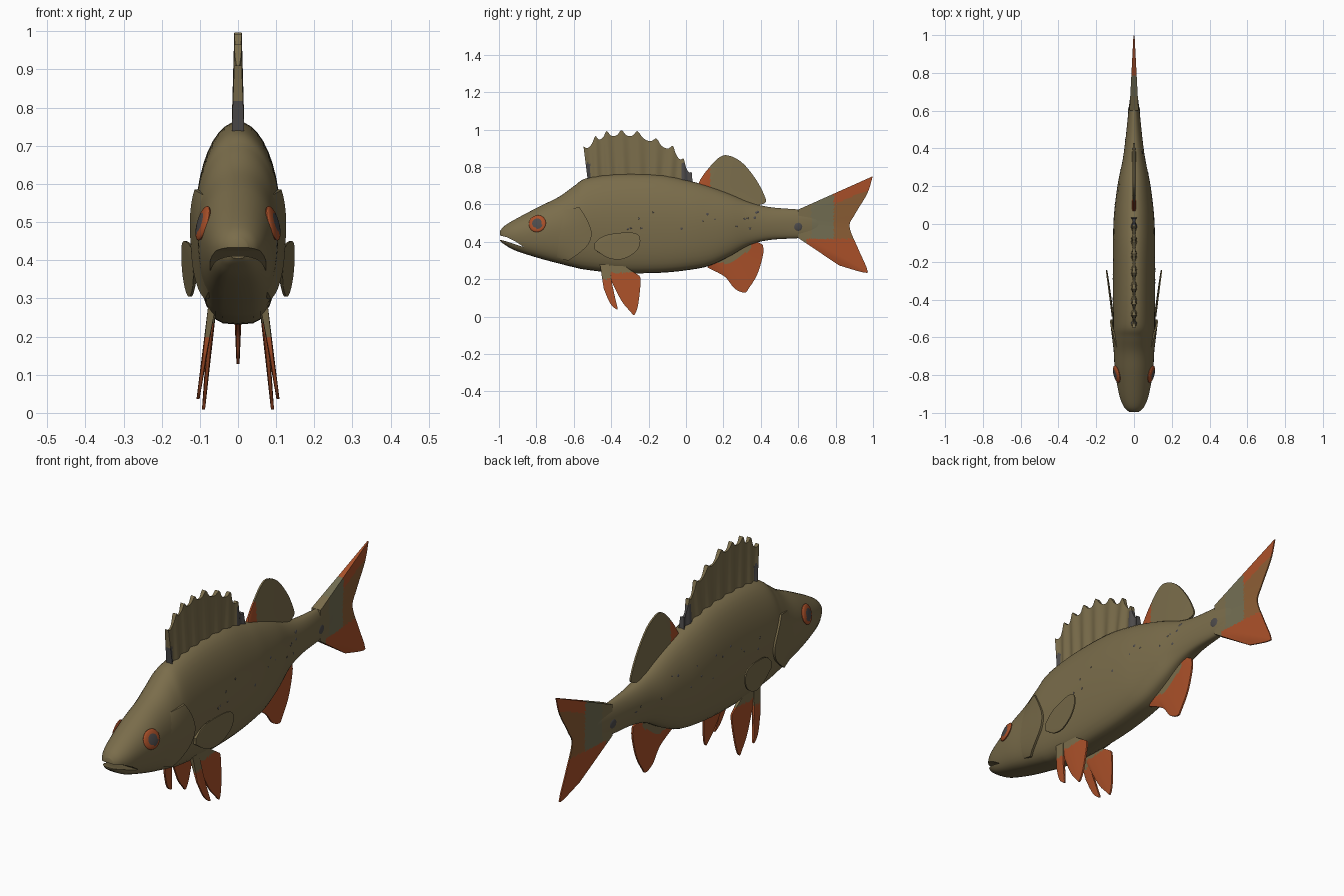
import bpy, bmesh, math, random
from mathutils import Vector, Matrix

if "Cube" in bpy.data.objects:
    bpy.data.objects.remove(bpy.data.objects["Cube"])

random.seed(4)
COLOURS = [("olive", (.195, .152, .07)), ("orange", (.40, .08, .022)),
           ("dark_grey", (.075, .07, .07)), ("grey_green", (.17, .155, .085)),
           ("rust_brown", (.26, .11, .035))]
OLIVE, ORANGE, GREY, GREEN, RUST = range(5)
MATS = []
for n, c in COLOURS:
    m = bpy.data.materials.new(n)
    m.diffuse_color = (*c, 1)
    m.use_nodes = True
    m.node_tree.nodes["Principled BSDF"].inputs["Base Color"].default_value = m.diffuse_color
    MATS.append(m)


def finish(name, bm, rule, angle=40):
    """Turn a bmesh into a smooth object, coloured by a rule on face centres."""
    bmesh.ops.recalc_face_normals(bm, faces=bm.faces[:])
    if rule:
        for f in bm.faces:
            c = f.calc_center_median()
            f.material_index = rule(c.y, c.z)
    me = bpy.data.meshes.new(name)
    bm.to_mesh(me)
    bm.free()
    for m in MATS:
        me.materials.append(m)
    ob = bpy.data.objects.new(name, me)
    bpy.context.collection.objects.link(ob)
    smooth(ob, angle)
    return ob


def smooth(ob, angle):
    bpy.ops.object.select_all(action='DESELECT')
    ob.select_set(True)
    bpy.context.view_layer.objects.active = ob
    bpy.ops.object.shade_smooth_by_angle(angle=math.radians(angle))


def path(pts, u):
    """Catmull-Rom point at u in 0..1."""
    n = len(pts) - 1
    i = min(int(u * n), n - 1)
    t = u * n - i
    a, b, c, d = (pts[max(0, min(n, i + k))] for k in (-1, 0, 1, 2))
    return [.5 * (2 * q + (r - p) * t + (2 * p - 5 * q + 4 * r - s) * t * t
                  + (3 * q - p - 3 * r + s) * t ** 3) for p, q, r, s in zip(a, b, c, d)]


# Body stations: y, top, bottom, half width
BODY = [(-.995, .457, .405, .025), (-.97, .485, .385, .052), (-.91, .522, .352, .077),
        (-.785, .588, .312, .1), (-.68, .64, .284, .107), (-.6, .697, .264, .111),
        (-.53, .74, .25, .113), (-.36, .762, .233, .112), (-.14, .757, .234, .112),
        (.02, .725, .25, .108), (.126, .695, .272, .098), (.23, .658, .32, .083),
        (.34, .612, .382, .06), (.45, .585, .41, .045), (.61, .572, .42, .028),
        (.72, .56, .435, .014), (.75, .54, .455, .004)]


def surf(y, z):
    """Half width of the body surface at y, z."""
    i = max(k for k in range(len(BODY) - 1) if BODY[k][0] <= y or k == 0)
    a, b = BODY[i], BODY[i + 1]
    t = (y - a[0]) / (b[0] - a[0])
    top, bot, w = (p + (q - p) * t for p, q in zip(a[1:], b[1:]))
    s = (z - (top + bot) / 2) / ((top - bot) / 2)
    return w * max(0, 1 - s * s) ** (.5 if s > 0 else .28)


# Body: loft of egg-shaped rings
bm = bmesh.new()
rings, R, S = [], 96, 40
for i in range(R + 1):
    y, top, bot, w = path(BODY, i / R)
    ring = []
    for k in range(S):
        a = 2 * math.pi * k / S
        c, s = math.cos(a), math.sin(a)
        x = w * abs(c) ** (1 if s > 0 else .56) * (1 if c > 0 else -1)
        if abs(c) < 1e-6:
            x = 0
        ring.append(bm.verts.new((x, y, (top + bot) / 2 + (top - bot) / 2 * s)))
    rings.append(ring)
for r, q in zip(rings, rings[1:]):
    for k in range(S):
        bm.faces.new((r[k], r[(k + 1) % S], q[(k + 1) % S], q[k]))
bm.faces.new(rings[0])
bm.faces.new(rings[-1])
body = finish("body", bm, lambda y, z: GREEN if y > .67 else OLIVE)

# Mouth: curved wedge cut out of the snout
bm = bmesh.new()
wedge = [(-.868, .372), (-.91, .4), (-.96, .425), (-1.05, .447),
         (-1.05, .425), (-.96, .402), (-.91, .385)]
f = bm.faces.new([bm.verts.new((-.2, y, z)) for y, z in wedge])
ex = bmesh.ops.extrude_face_region(bm, geom=[f])
bmesh.ops.translate(bm, vec=(.4, 0, 0), verts=[v for v in ex["geom"] if isinstance(v, bmesh.types.BMVert)])
cutter = finish("mouth_cutter", bm, None)
cutter.hide_render = True
mod = body.modifiers.new("mouth", 'BOOLEAN')
mod.operation, mod.object, mod.solver = 'DIFFERENCE', cutter, 'EXACT'
bpy.context.view_layer.objects.active = body
bpy.ops.object.modifier_apply(modifier="mouth")
bpy.data.objects.remove(cutter)
smooth(body, 40)


def fin(name, base, tip, t0, t1, rule=lambda y, z: OLIVE, xc=lambda y, z, v: 0, nu=48, nv=16, rays=0):
    """Thin closed sheet spanning a base curve and an outer edge curve, in y and z."""
    bm = bmesh.new()
    sheets = []
    for sgn in (1, -1):
        grid = []
        for i in range(nu + 1):
            u = i / nu
            b, e = path(base, u), path(tip, u)
            col = []
            for j in range(nv + 1):
                v = j / nv
                y, z = (p + (q - p) * v for p, q in zip(b, e))
                th = (t0 + (t1 - t0) * v) * (1 + (.4 * math.cos(2 * math.pi * rays * u) if rays else 0))
                col.append(bm.verts.new((xc(y, z, v) + sgn * th, y, z)))
            grid.append(col)
        sheets.append(grid)
        for i in range(nu):
            for j in range(nv):
                bm.faces.new((grid[i][j], grid[i + 1][j], grid[i + 1][j + 1], grid[i][j + 1]))
    rim = ([(i, 0) for i in range(nu)] + [(nu, j) for j in range(nv)]
           + [(i, nv) for i in range(nu, 0, -1)] + [(0, j) for j in range(nv, 0, -1)])
    p, q = sheets
    for (a, b), (c, d) in zip(rim, rim[1:] + rim[:1]):
        bm.faces.new((p[a][b], p[c][d], q[c][d], q[a][b]))
    return finish(name, bm, rule)


# Spiny dorsal fin: scalloped edge between spine tips
tips = [(-.548, .91), (-.485, .965), (-.425, .992), (-.345, .997), (-.26, .992),
        (-.158, .952), (-.07, .912), (-.013, .845), (.03, .775)]
edge = []
for a, b in zip(tips, tips[1:]):
    for k in range(4):
        g = k / 4
        edge.append((a[0] + (b[0] - a[0]) * g, a[1] + (b[1] - a[1]) * g - .12 * g * (1 - g)))
edge.append(tips[-1])
fin("spiny_dorsal_fin", [(-.525, .725), (-.36, .745), (-.14, .74), (.037, .70)], edge, .012, .007,
    lambda y, z: GREY if z < .82 and (y > -.025 or y < -.512) else OLIVE, nu=96, rays=8)

# Soft dorsal fin
fin("soft_dorsal_fin", [(.06, .69), (.2, .65), (.37, .59)],
    [(.075, .73), (.11, .78), (.17, .845), (.222, .862), (.3, .823), (.378, .727), (.426, .63), (.42, .605)],
    .012, .004, lambda y, z: ORANGE if y < .13 and z < .79 else OLIVE)

# Anal fin
fin("anal_fin", [(.13, .29), (.23, .35), (.36, .41)],
    [(.115, .262), (.206, .214), (.26, .15), (.313, .128), (.335, .15), (.383, .23), (.413, .337), (.41, .385)],
    .013, .004, lambda y, z: OLIVE if .17 < y < .35 and z > .285 + max(0, y - .25) * .8 else ORANGE)


# Tail fin: orange lobes, rust centre, grey-green root
def tail_rule(y, z):
    if z < .415 and y > .645:
        return ORANGE
    if y < .79:
        return OLIVE if y < .67 else GREEN
    return ORANGE if z > .6 + (y - .79) * .42 else RUST


fin("tail_fin", [(.6, .572), (.6, .5), (.6, .42)],
    [(.998, .75), (.97, .66), (.905, .55), (.875, .48), (.92, .364), (.967, .257), (.955, .235), (.82, .273)],
    .024, .003, tail_rule, nu=64, nv=32)


# Paired parts
def disc(bm, y, z, r, thick, side, segs=24, rings=16):
    """Flattened sphere lying on the body surface; returns its new vertices."""
    e = .01
    n = Vector((1, -(surf(y + e, z) - surf(y - e, z)) / (2 * e),
                -(surf(y, z + e) - surf(y, z - e)) / (2 * e))).normalized()
    n.x *= side
    m = (Matrix.Translation((side * surf(y, z), y, z)) @ n.to_track_quat('Z', 'Y').to_matrix().to_4x4()
         @ Matrix.Diagonal((r, r, thick, 1)))
    bmesh.ops.create_uvsphere(bm, u_segments=segs, v_segments=rings, radius=1, matrix=m)


for side, tag in ((1, "right"), (-1, "left")):
    # Pectoral fin
    fin(tag + "_pectoral_fin", [(-.49, .39), (-.49, .36)],
        [(-.46, .42), (-.41, .44), (-.3, .45), (-.25, .43), (-.25, .375), (-.29, .33),
         (-.355, .305), (-.42, .315), (-.47, .345)], .006, .003,
        xc=lambda y, z, v, s=side: s * (.11 + .035 * (y + .5) / .26 + .03 * (z - .37)))
    # Pelvic fin: narrow front spine and wide fan
    fin(tag + "_pelvic_spine", [(-.46, .28), (-.41, .28)],
        [(-.44, .15), (-.405, .07), (-.367, .037), (-.372, .07), (-.392, .14)], .01, .004,
        lambda y, z: OLIVE if z > .2 else ORANGE,
        lambda y, z, v, s=side: s * (.075 + .15 * (.235 - z)), nu=24)
    fin(tag + "_pelvic_fan", [(-.43, .28), (-.34, .28)],
        [(-.405, .2), (-.345, .085), (-.3, .03), (-.276, .01), (-.255, .07), (-.243, .2), (-.265, .225)],
        .01, .004, lambda y, z: OLIVE if z > .235 else ORANGE,
        lambda y, z, v, s=side: s * (.07 + .09 * (.235 - z)))
    # Gill cover: plate hugging the body, lifted at its rear edge
    fin(tag + "_gill_cover", [(-.66, .57), (-.7, .44), (-.7, .32)],
        [(-.57, .585), (-.53, .52), (-.505, .45), (-.52, .39), (-.57, .34), (-.63, .298)], .004, .005,
        xc=lambda y, z, v, s=side: s * (surf(y, z) - .006 + .014 * v))
    # Eye: orange iris with dark pupil
    ey, ez = -.795, .497
    bm = bmesh.new()
    disc(bm, ey, ez, .047, .012, side)
    finish(tag + "_eye", bm, lambda y, z: GREY if math.hypot(y - ey, z - ez) < .026 else ORANGE)
    # Dark skin specks and the spot at the tail root
    bm = bmesh.new()
    disc(bm, .6, .48, .022, .003, side, 16, 6)
    for _ in range(16):
        disc(bm, random.uniform(-.45, .45), random.uniform(.46, .58), random.uniform(.004, .008), .002, side, 8, 4)
    finish(tag + "_specks", bm, lambda y, z: GREY)
